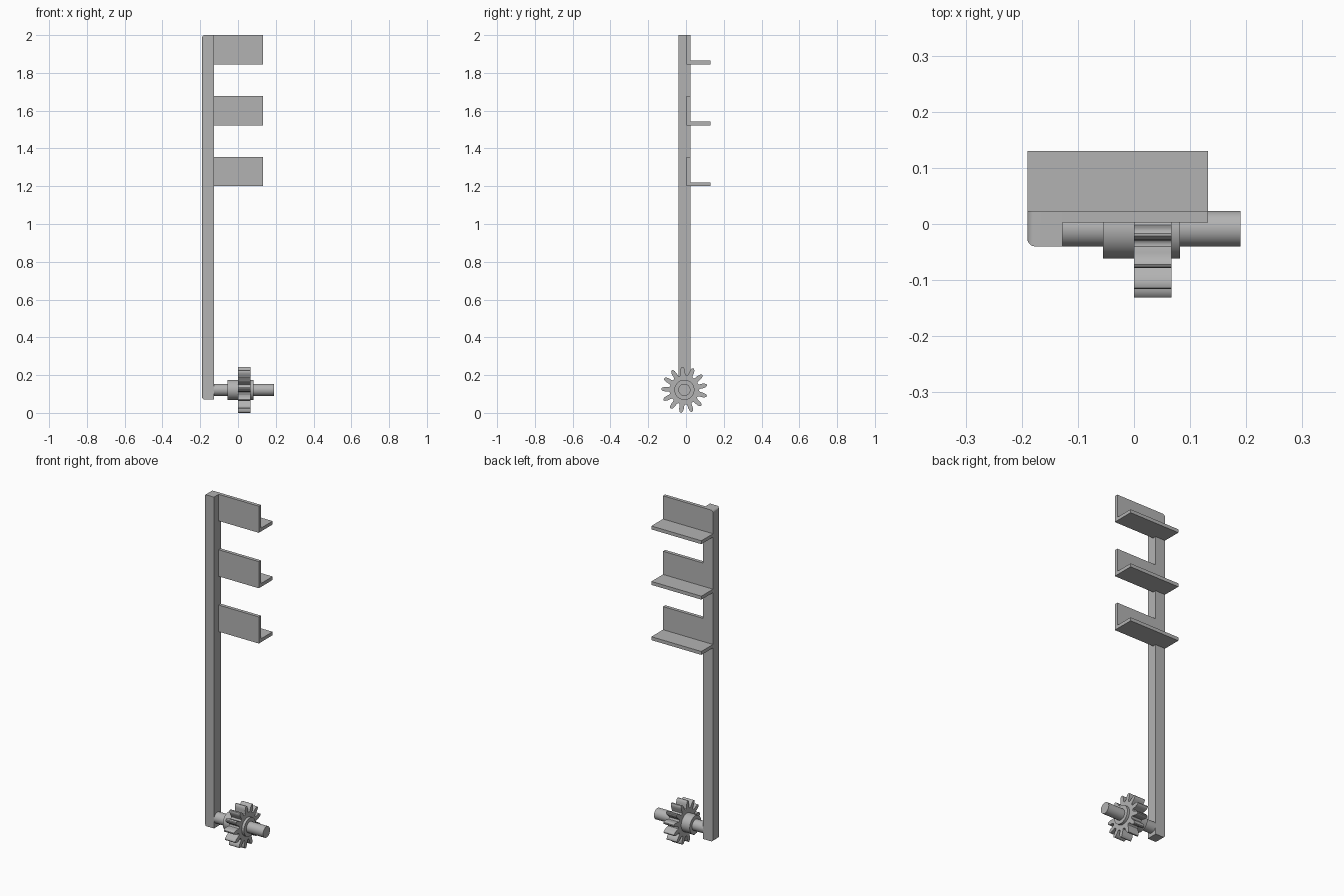
import bpy, bmesh, math

cube = bpy.data.objects.get("Cube")
if cube:
    bpy.data.objects.remove(cube, do_unlink=True)

# Single plain grey material
GREY = (0.45, 0.45, 0.45, 1.0)
grey = bpy.data.materials.new("plain grey")
grey.use_nodes = True
grey.diffuse_color = GREY
grey.node_tree.nodes["Principled BSDF"].inputs["Base Color"].default_value = GREY

AXIS_Y, AXIS_Z = -0.0085, 0.122   # centre line of the shaft


def finish(name, bm, smooth=False):
    bmesh.ops.recalc_face_normals(bm, faces=bm.faces)
    mesh = bpy.data.meshes.new(name)
    bm.to_mesh(mesh)
    bm.free()
    mesh.materials.append(grey)
    obj = bpy.data.objects.new(name, mesh)
    bpy.context.scene.collection.objects.link(obj)
    if smooth:
        bpy.ops.object.select_all(action='DESELECT')
        obj.select_set(True)
        bpy.context.view_layer.objects.active = obj
        bpy.ops.object.shade_smooth_by_angle(angle=math.radians(35))
    return obj


def extrude_x(name, outline, x0, x1, smooth=False):
    """Solid made from a (y, z) outline swept from x0 to x1."""
    bm = bmesh.new()
    face = bm.faces.new([bm.verts.new((x0, y, z)) for y, z in outline])
    geom = bmesh.ops.extrude_face_region(bm, geom=[face])["geom"]
    verts = [v for v in geom if isinstance(v, bmesh.types.BMVert)]
    bmesh.ops.translate(bm, verts=verts, vec=(x1 - x0, 0, 0))
    return finish(name, bm, smooth)


def polar(radius, degrees):
    a = math.radians(degrees)
    return AXIS_Y + radius * math.cos(a), AXIS_Z + radius * math.sin(a)


def cylinder(name, radius, x0, x1):
    n = 48
    return extrude_x(name, [polar(radius, 360 * i / n) for i in range(n)], x0, x1, True)


# Upright post with its outer face rounded at the front, top and bottom
bar_y0, bar_y1 = -0.04, 0.023
outline = [(bar_y0, 0.07), (bar_y1, 0.07), (bar_y1, 2.0), (bar_y0, 2.0)]
post = extrude_x("upright_post", outline, -0.19, -0.127)
bm = bmesh.new()
bm.from_mesh(post.data)
edges = [e for e in bm.edges
         if all(v.co.x < -0.18 for v in e.verts)
         and not all(v.co.y > 0 for v in e.verts)]
bmesh.ops.bevel(bm, geom=edges, offset=0.014, segments=5, profile=0.5, affect='EDGES')
bm.to_mesh(post.data)
bm.free()
bpy.context.view_layer.objects.active = post
post.select_set(True)
bpy.ops.object.shade_smooth_by_angle(angle=math.radians(35))

# Three angle brackets: thin upright plate with a shelf pointing backwards
THICK = 0.02
for label, z in (("lower", 1.2), ("middle", 1.522), ("upper", 1.845)):
    extrude_x(label + "_bracket_plate",
              [(0.003, z), (bar_y1, z), (bar_y1, z + 0.155), (0.003, z + 0.155)],
              -0.13, 0.132)
    extrude_x(label + "_bracket_shelf",
              [(bar_y1, z), (0.13, z), (0.13, z + THICK), (bar_y1, z + THICK)],
              -0.19, 0.132)

# Shaft and hub
cylinder("shaft", 0.032, -0.13, 0.19)
cylinder("hub", 0.053, -0.055, 0.082)

# Gear wheel: one half tooth (radius, half angle), mirrored and repeated
TEETH = 13
half = [(0.078, 12), (0.080, 9.5), (0.086, 8), (0.100, 7),
        (0.112, 5.2), (0.119, 3.3), (0.1225, 1.2)]
gear = []
for i in range(TEETH):
    centre = 95 + 360 * i / TEETH
    gear += [polar(r, centre - a) for r, a in half]
    gear += [polar(r, centre + a) for r, a in reversed(half)]
extrude_x("gear_wheel", gear, 0.0, 0.067, True)
